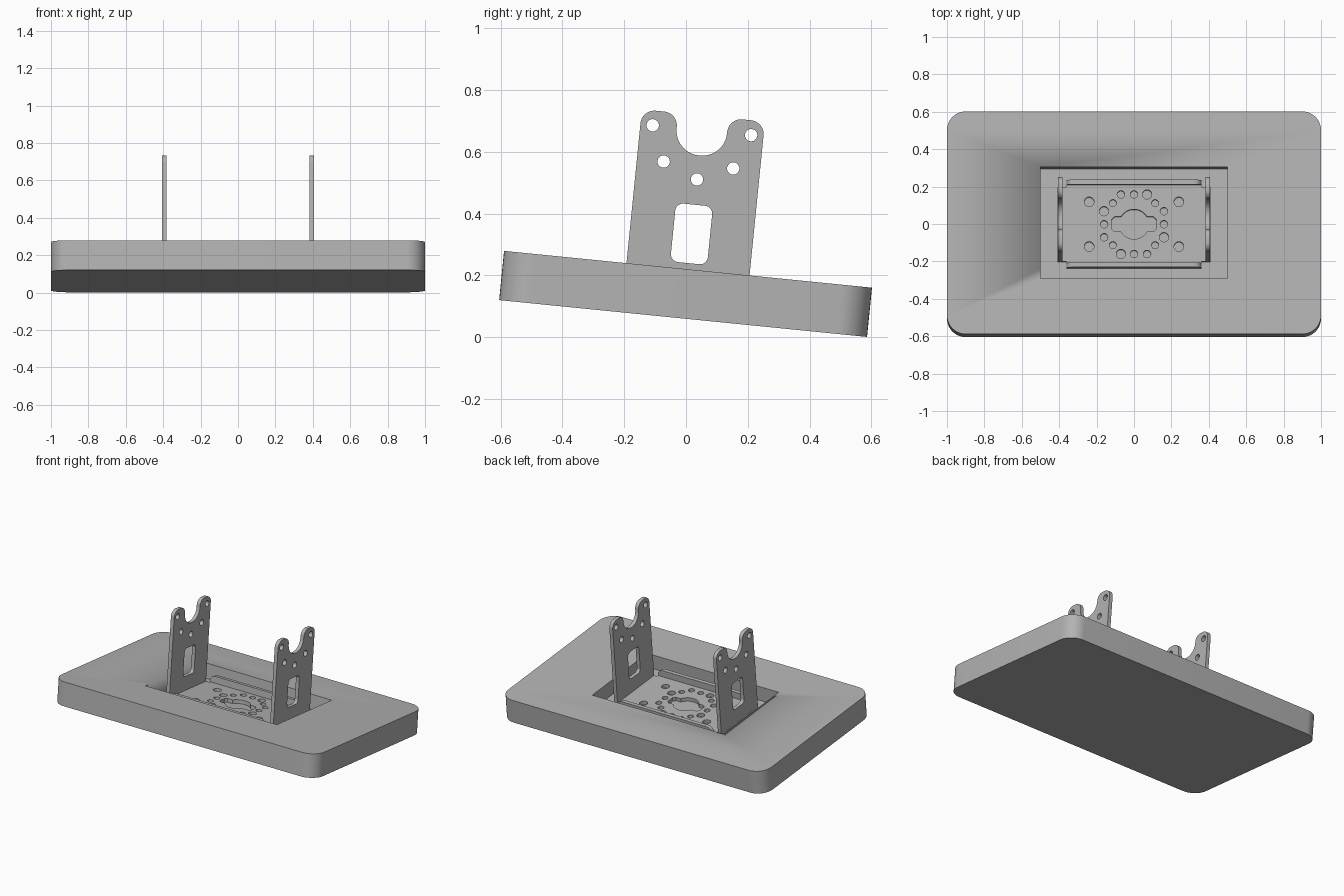
import bpy
from math import sin, cos, pi, radians, atan
from mathutils import Matrix, Vector

if "Cube" in bpy.data.objects:
    bpy.data.objects.remove(bpy.data.objects["Cube"])

grey = bpy.data.materials.new("plain grey")
grey.use_nodes = True
grey.diffuse_color = (0.45, 0.45, 0.45, 1)
grey.node_tree.nodes["Principled BSDF"].inputs["Base Color"].default_value = (0.45, 0.45, 0.45, 1)

# Everything is laid out flat, with the slab top at height 0, then tilted
TILT = Matrix.Translation((0, 0.0065, 0.22)) @ Matrix.Rotation(-atan(0.1), 4, 'X')
FLAT = Matrix.Identity(4)
FACING_X = Matrix(((0, 0, 1, 0), (1, 0, 0, 0), (0, 1, 0, 0), (0, 0, 0, 1)))
FACING_Y = Matrix.Rotation(pi / 2, 4, 'X')
DEPTH, SHEET = 0.1, 0.025


def rounded(corners, steps=10):
    """Outline from right-angled corners (x, y, radius)."""
    pts = []
    for i, (x, y, r) in enumerate(corners):
        p = Vector((x, y))
        a = (Vector(corners[i - 1][:2]) - p).normalized()
        b = (Vector(corners[(i + 1) % len(corners)][:2]) - p).normalized()
        if r == 0:
            pts.append(p)
            continue
        for k in range(steps + 1):
            t = pi / 2 * k / steps
            pts.append(p + a * r * (1 - sin(t)) + b * r * (1 - cos(t)))
    return pts


def box(x0, x1, y0, y1, low=0, high=0):
    return rounded([(x0, y0, low), (x1, y0, low), (x1, y1, high), (x0, y1, high)])


def arc(x, y, r, start=0, end=360, n=24):
    return [(x + r * cos(radians(start + (end - start) * k / n)),
             y + r * sin(radians(start + (end - start) * k / n)))
            for k in range(n if end - start == 360 else n + 1)]


def sheet(name, loops, thickness, facing, centre):
    """Extrude an outline with holes into a solid plate."""
    curve = bpy.data.curves.new(name, 'CURVE')
    curve.dimensions, curve.fill_mode = '2D', 'BOTH'
    curve.extrude = thickness / 2
    for loop in loops:
        s = curve.splines.new('POLY')
        s.points.add(len(loop) - 1)
        for point, (x, y) in zip(s.points, loop):
            point.co = (x, y, 0, 1)
        s.use_cyclic_u = True
    ob = bpy.data.objects.new(name, curve)
    bpy.context.collection.objects.link(ob)
    ob.matrix_world = TILT @ Matrix.Translation(centre) @ facing
    bpy.ops.object.select_all(action='DESELECT')
    bpy.context.view_layer.objects.active = ob
    ob.select_set(True)
    bpy.ops.object.convert(target='MESH')
    ob = bpy.context.object
    bpy.ops.object.mode_set(mode='EDIT')
    bpy.ops.mesh.select_all(action='SELECT')
    bpy.ops.mesh.remove_doubles(threshold=0.0001)
    bpy.ops.mesh.normals_make_consistent(inside=False)
    bpy.ops.object.mode_set(mode='OBJECT')
    ob.data.materials.clear()
    ob.data.materials.append(grey)
    bpy.ops.object.shade_smooth_by_angle(angle=radians(30))
    return ob


# Slab with a rectangular recess
slab = sheet("slab", [box(-1, 1, -0.598, 0.598, 0.1, 0.1)], 0.16, FLAT, (0, 0, -0.08))
cutter = sheet("recess_cutter", [box(-0.5, 0.5, -0.3, 0.3)], 2 * DEPTH, FLAT, (0, 0, 0))
cut = slab.modifiers.new("recess", 'BOOLEAN')
cut.object, cut.solver = cutter, 'EXACT'
bpy.context.view_layer.objects.active = slab
bpy.ops.object.modifier_apply(modifier=cut.name)
bpy.data.objects.remove(cutter)

# Base plate with a keyed centre opening and a ring of holes
edge = [(0.408, -0.2), (0.408, 0.2), (0.36, 0.2), (0.36, 0.235)]
base = edge + [(-x, y) for x, y in reversed(edge)]
base = [(0.36, -0.235), (0.36, -0.2)] + base + [(-0.36, -0.2), (-0.36, -0.235)]
opening = (arc(0, 0, 0.08, 30, 150) + [(-0.105, 0.04), (-0.12, 0.025), (-0.12, -0.025), (-0.105, -0.04)]
           + arc(0, 0, 0.08, 210, 330) + [(0.105, -0.04), (0.12, -0.025), (0.12, 0.025), (0.105, 0.04)])
holes = [arc(x, y, 0.026) for x in (-0.24, 0.24) for y in (-0.12, 0.12)]
for q in range(4):
    turn = Matrix.Rotation(q * pi / 2, 2)
    for x, y, r in ((0.16, 0, 0.02), (0.113, 0.113, 0.019), (0.07, 0.16, 0.025), (-0.07, 0.16, 0.02)):
        c = turn @ Vector((x, y))
        holes.append(arc(c.x, c.y, r))
sheet("base_plate", [base, opening] + holes, SHEET, FLAT, (0, 0, -DEPTH + SHEET / 2))

# Upright side plates with a notch, window and five holes
outline = rounded([(-0.2, -DEPTH, 0), (0.2, -DEPTH, 0), (0.2, 0.5, 0.045), (0.082, 0.5, 0.045),
                   (0.082, 0.37, 0.08), (-0.082, 0.37, 0.08), (-0.082, 0.5, 0.045), (-0.2, 0.5, 0.045)])
window = box(-0.06, 0.06, 0.02, 0.21, 0.025, 0.025)
bolts = [arc(0.16 * cos(a * pi / 4), 0.452 - 0.16 * sin(a * pi / 4), 0.02) for a in range(5)]
for side, x in (("left", 0.395), ("right", -0.395)):
    sheet(side + "_upright", [outline, window] + bolts, SHEET, FACING_X, (x, 0, 0))

# Low flanges along the front and back of the base plate
for side, y in (("front", -0.2225), ("back", 0.2225)):
    sheet(side + "_flange", [box(-0.36, 0.36, -DEPTH, -0.03, 0, 0.04)], SHEET, FACING_Y, (0, y, 0))
